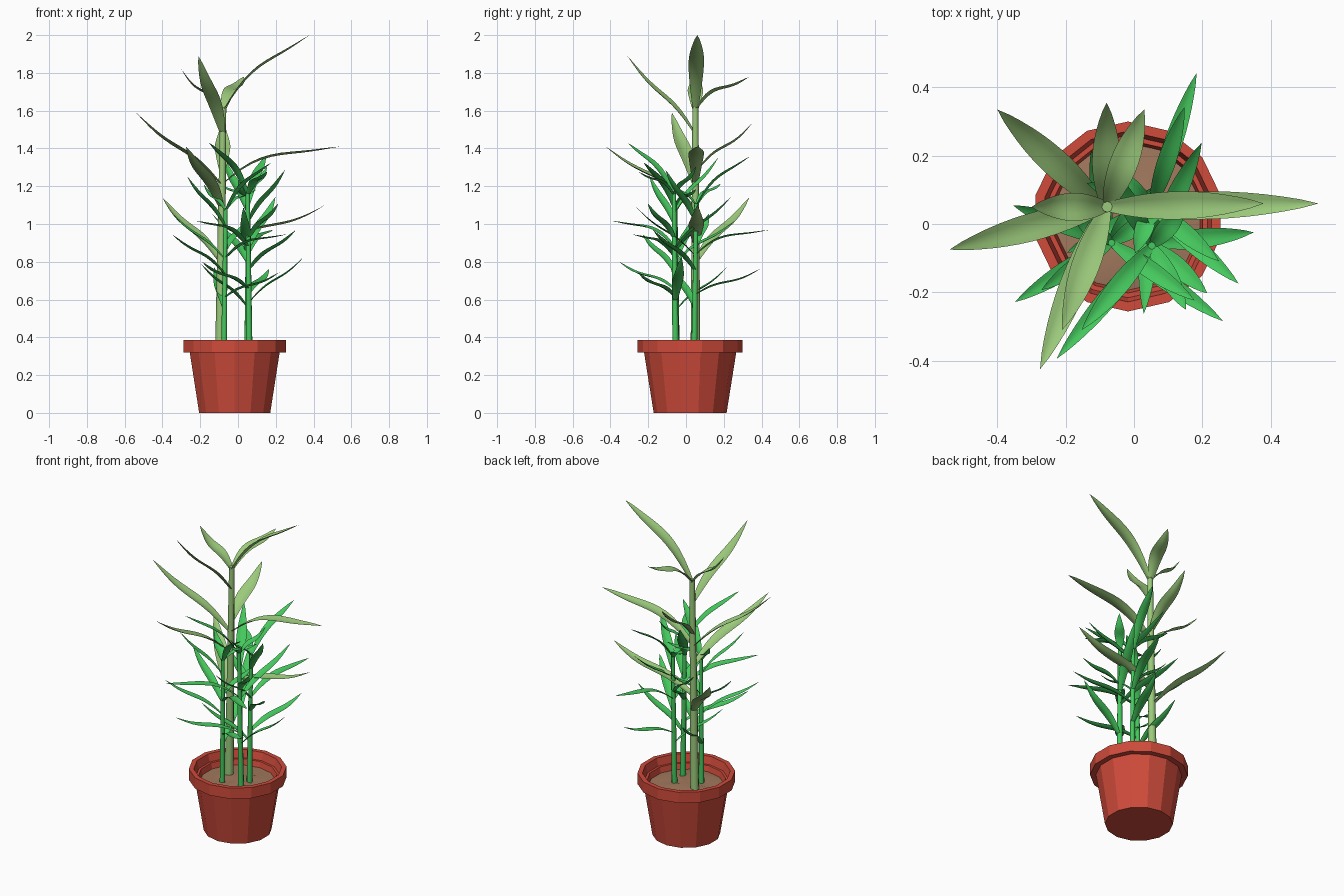
import bpy, bmesh, math, random
from mathutils import Vector, Matrix

if "Cube" in bpy.data.objects:
    bpy.data.objects.remove(bpy.data.objects["Cube"])

random.seed(4)
CX, CY, SIDES = -0.0175, 0.022, 14


def material(name, rgb):
    m = bpy.data.materials.new(name)
    m.diffuse_color = (*rgb, 1)
    m.use_nodes = True
    m.node_tree.nodes["Principled BSDF"].inputs["Base Color"].default_value = m.diffuse_color
    return m


TERRACOTTA = material("terracotta", (0.62, 0.07, 0.043))
SOIL = material("soil_brown", (0.36, 0.19, 0.11))
PALE = material("pale_green", (0.33, 0.59, 0.20))
GREEN = material("bright_green", (0.06, 0.58, 0.11))


def finish(bm, name, mat, smooth=False):
    bmesh.ops.recalc_face_normals(bm, faces=bm.faces)
    me = bpy.data.meshes.new(name)
    bm.to_mesh(me)
    bm.free()
    me.materials.append(mat)
    for p in me.polygons:
        p.use_smooth = smooth
    ob = bpy.data.objects.new(name, me)
    bpy.context.collection.objects.link(ob)
    return ob


def ring(bm, centre, r, n, start=math.pi / 2):
    return [bm.verts.new((centre[0] + r * math.cos(start + 2 * math.pi * i / n),
                          centre[1] + r * math.sin(start + 2 * math.pi * i / n),
                          centre[2])) for i in range(n)]


def bridge(bm, a, b):
    n = len(a)
    for i in range(n):
        bm.faces.new((a[i], a[(i + 1) % n], b[(i + 1) % n], b[i]))


# Pot: turned profile with a heavy rim and stepped inside wall
profile = [(0.193, 0), (0.244, 0.32), (0.278, 0.32), (0.278, 0.387),
           (0.25, 0.387), (0.238, 0.34), (0.224, 0.34), (0.212, 0.29)]
bm = bmesh.new()
rings = [ring(bm, (CX, CY, z), r, SIDES) for r, z in profile]
for a, b in zip(rings, rings[1:]):
    bridge(bm, a, b)
bm.faces.new(rings[0])
finish(bm, "pot", TERRACOTTA)

# Soil: slightly lumpy disc
bm = bmesh.new()
rings = [ring(bm, (CX, CY, 0.305), r, SIDES) for r in (0.217, 0.15, 0.075)]
for a, b in zip(rings, rings[1:]):
    bridge(bm, a, b)
mid = bm.verts.new((CX, CY, 0.32))
for i in range(SIDES):
    bm.faces.new((rings[2][i], rings[2][(i + 1) % SIDES], mid))
for v in rings[1] + rings[2]:
    v.co.z += random.uniform(0, 0.018)
finish(bm, "soil", SOIL, True)

# Leaves of one plant: base height, tip (x, y, z), arch of the middle
LEAVES = [
    (1.60, (0.48, 0.01, 2.00), 0.12),
    (1.47, (-0.11, -0.36, 1.89), 0.01),
    (1.60, (-0.20, 0.00, 1.82), -0.01),
    (1.60, (0.13, 0.285, 1.78), 0.06),
    (1.20, (-0.44, -0.125, 1.59), 0.01),
    (1.27, (0.02, 0.305, 1.54), 0.01),
    (1.21, (0.64, 0.01, 1.41), 0.12),
    (1.08, (-0.175, -0.475, 1.41), 0.03),
    (0.79, (-0.30, 0.285, 1.14), 0.01),
    (0.89, (0.56, 0.01, 1.10), 0.0),
]
Z0 = 0.1       # height of the plant origin, below the soil
TOP = 1.62     # stem top of the full-size plant


def stem_point(z):
    return Vector((0.022 * z / TOP, 0, z))


def add_leaf(bm, base_z, tip, arch, steps=12):
    a, c = stem_point(base_z), Vector(tip)
    b = (a + c) / 2 + Vector((0, 0, arch))

    def path(t):
        p = a * (1 - t) ** 2 + b * 2 * t * (1 - t) + c * t * t
        p.z += 0.018 * math.sin(2 * math.pi * t)
        return p

    side = Vector((0, 0, 1)).cross(c - a).normalized()
    rows = []
    for i in range(steps):
        t = i / steps
        p = path(t)
        up = (path(t + 0.01) - path(t - 0.01)).cross(side).normalized()
        w = 0.041 * math.sin(math.pi * (0.08 + 0.92 * t)) ** 0.8
        rows.append([bm.verts.new(p + side * w * k + up * w * 0.3 * (abs(k) - 0.4))
                     for k in (-1, -0.5, 0, 0.5, 1)])
    for r, s in zip(rows, rows[1:]):
        for k in range(4):
            bm.faces.new((r[k], r[k + 1], s[k + 1], s[k]))
    end = bm.verts.new(c)
    for k in range(4):
        bm.faces.new((rows[-1][k], rows[-1][k + 1], end))


def plant(name, x, y, turn, size, mat):
    place = (Matrix.Translation((x, y, Z0)) @ Matrix.Rotation(math.radians(turn), 4, 'Z')
             @ Matrix.Scale(size, 4) @ Matrix.Translation((0, 0, -Z0)))
    # Tapered stem, starting just under the soil
    bm = bmesh.new()
    low = Z0 + 0.19 / size
    rings = []
    for i in range(6):
        z = low + (TOP - low) * i / 5
        rings.append(ring(bm, stem_point(z), 0.028 - 0.012 * z / TOP, 8))
    for a, b in zip(rings, rings[1:]):
        bridge(bm, a, b)
    bm.faces.new(rings[0])
    bm.faces.new(rings[-1])
    bmesh.ops.transform(bm, matrix=place, verts=bm.verts)
    ob = finish(bm, name + "_stem", mat, True)
    for p in ob.data.polygons:
        p.use_smooth = len(p.vertices) == 4
    # Leaves
    bm = bmesh.new()
    for leaf in LEAVES:
        add_leaf(bm, *leaf)
    bmesh.ops.transform(bm, matrix=place, verts=bm.verts)
    finish(bm, name + "_leaves", mat, True)


# One tall pale plant and three smaller turned copies
plant("tall_plant", -0.10, 0.05, 0, 1.0, PALE)
plant("front_right_plant", 0.062, -0.052, 229, 0.70, GREEN)
plant("back_right_plant", 0.048, 0.04, 70.5, 0.663, GREEN)
plant("front_left_plant", -0.077, -0.047, 324, 0.645, GREEN)
